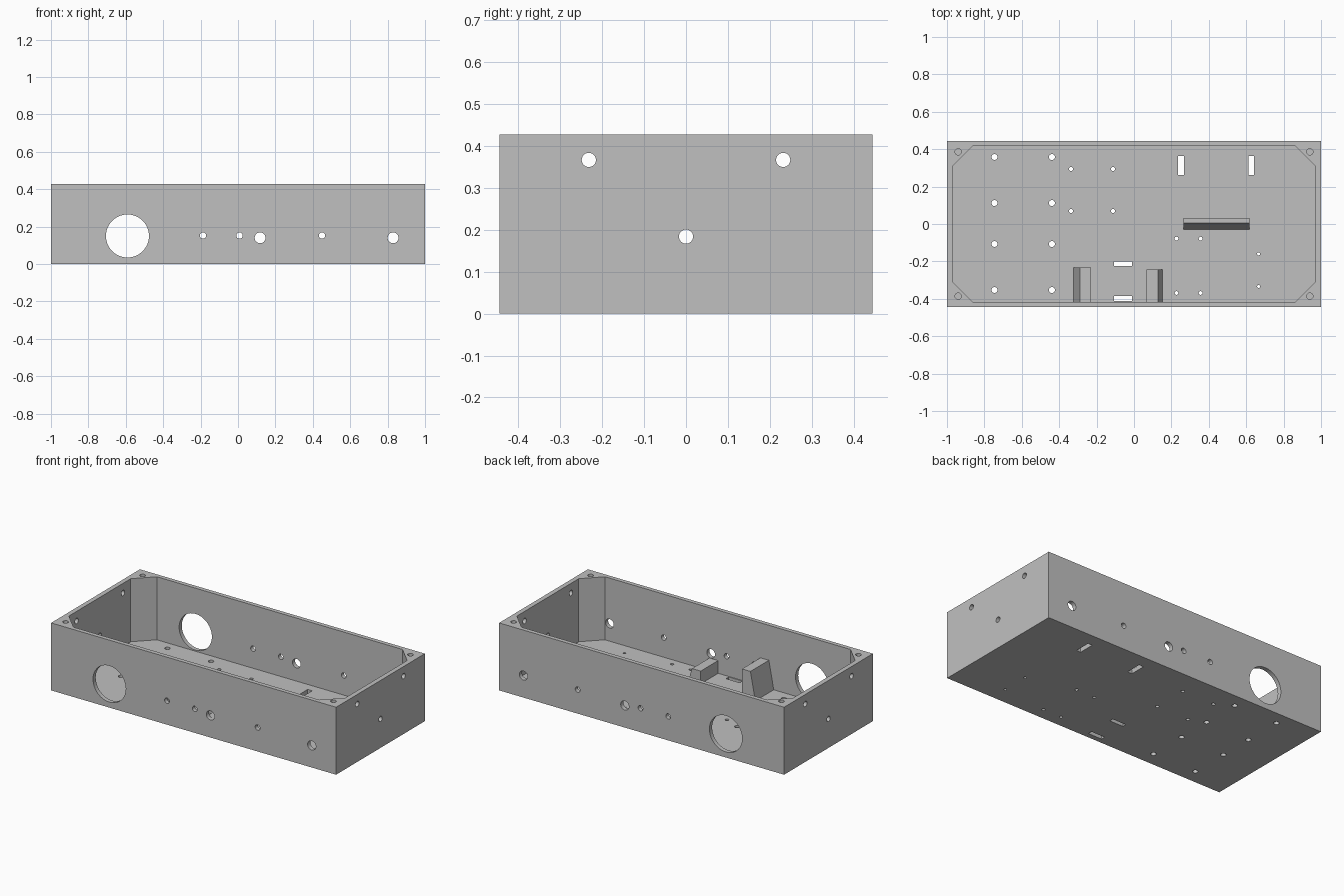
import bpy, bmesh, math
from mathutils import Matrix, Vector

if "Cube" in bpy.data.objects:
    bpy.data.objects.remove(bpy.data.objects["Cube"])

W, D, H = 1.0, 0.445, 0.428      # half width, half depth, height
IX, IY, FLOOR, CH = 0.97, 0.418, 0.028, 0.108

grey = bpy.data.materials.new("grey")
grey.diffuse_color = (0.527, 0.527, 0.527, 1)
grey.use_nodes = True
grey.node_tree.nodes["Principled BSDF"].inputs["Base Color"].default_value = grey.diffuse_color


def make(name, bm):
    bmesh.ops.recalc_face_normals(bm, faces=bm.faces)
    me = bpy.data.meshes.new(name)
    bm.to_mesh(me)
    bm.free()
    me.materials.append(grey)
    ob = bpy.data.objects.new(name, me)
    bpy.context.collection.objects.link(ob)
    return ob


def add_box(bm, x0, x1, y0, y1, z0, z1):
    m = Matrix.Translation(((x0 + x1) / 2, (y0 + y1) / 2, (z0 + z1) / 2))
    bmesh.ops.create_cube(bm, size=1, matrix=m @ Matrix.Diagonal((x1 - x0, y1 - y0, z1 - z0, 1)))


def add_rod(bm, centre, r, length, axis):
    rot = {'X': Matrix.Rotation(math.pi / 2, 4, 'Y'),
           'Y': Matrix.Rotation(math.pi / 2, 4, 'X'), 'Z': Matrix()}[axis]
    bmesh.ops.create_cone(bm, cap_ends=True, segments=64 if r > 0.1 else 24, radius1=r, radius2=r,
                          depth=length, matrix=Matrix.Translation(centre) @ rot)


def prism(bm, pts, offset):
    face = bm.faces.new([bm.verts.new(p) for p in pts])
    ext = bmesh.ops.extrude_face_region(bm, geom=[face])
    bmesh.ops.translate(bm, vec=Vector(offset),
                        verts=[v for v in ext['geom'] if isinstance(v, bmesh.types.BMVert)])


def cut(ob, bm):
    cutter = make("cutter", bm)
    cutter.hide_render = True
    mod = ob.modifiers.new("cut", 'BOOLEAN')
    mod.operation, mod.solver, mod.object = 'DIFFERENCE', 'EXACT', cutter
    bpy.context.view_layer.objects.active = ob
    bpy.ops.object.modifier_apply(modifier=mod.name)
    bpy.data.objects.remove(cutter)


# Enclosure block
bm = bmesh.new()
add_box(bm, -W, W, -D, D, 0, H)
body = make("enclosure", bm)

# Cavity with chamfered corners, leaving corner posts
bm = bmesh.new()
outline = []
for sx, sy in ((1, 1), (-1, 1), (-1, -1), (1, -1)):
    a, b = (sx * IX, sy * (IY - CH)), (sx * (IX - CH), sy * IY)
    outline += [a, b] if sx * sy > 0 else [b, a]
prism(bm, [(x, y, FLOOR) for x, y in outline], (0, 0, 0.6))
cut(body, bm)

# Holes through front and back walls: x, z, radius
bm = bmesh.new()
for x, z, r in ((-0.591, 0.15, 0.115), (-0.187, 0.152, 0.017), (0.008, 0.152, 0.017),
                (0.118, 0.14, 0.029), (0.449, 0.152, 0.017), (0.829, 0.14, 0.029)):
    add_rod(bm, (x, 0, z), r, 1.2, 'Y')
cut(body, bm)

# Holes through both end walls
bm = bmesh.new()
for y, z in ((-0.232, 0.367), (0.232, 0.367), (0, 0.184)):
    add_rod(bm, (0, y, z), 0.017, 2.4, 'X')
cut(body, bm)

# Floor holes and slots, plus blind screw holes in the corner posts
bm = bmesh.new()
for xs, ys, r in (((-0.746, -0.439), (0.358, 0.112, -0.107, -0.353), 0.016),
                  ((-0.337, -0.112), (0.294, 0.07), 0.011),
                  ((0.227, 0.356), (-0.078, -0.369), 0.01),
                  ((0.666,), (-0.16, -0.334), 0.008)):
    for x in xs:
        for y in ys:
            add_rod(bm, (x, y, 0), r, 0.12, 'Z')
for slot in ((0.235, 0.267, 0.262, 0.363), (0.612, 0.642, 0.262, 0.363),
             (-0.107, -0.011, -0.225, -0.2), (-0.107, -0.011, -0.412, -0.385)):
    add_box(bm, *slot, -0.06, 0.06)
for sx in (-1, 1):
    for sy in (-1, 1):
        add_rod(bm, (sx * 0.94, sy * 0.386, H), 0.017, 0.3, 'Z')
cut(body, bm)

# Side brackets against the front wall: straight side, top edge, foot of slope, back end, height
Z0 = FLOOR - 0.005
for name, straight, top, foot, y, h in (("left_bracket", -0.23, -0.289, -0.324, -0.233, 0.206),
                                        ("right_bracket", 0.067, 0.128, 0.155, -0.243, 0.109)):
    bm = bmesh.new()
    prism(bm, [(straight, y, Z0), (foot, y, Z0), (top, y, h), (straight, y, h)], (0, -0.425 - y, 0))
    make(name, bm)

# Long rail with a sloping front
bm = bmesh.new()
prism(bm, [(0.265, 0.032, Z0), (0.265, -0.03, Z0), (0.265, 0.005, 0.13), (0.265, 0.032, 0.13)],
      (0.352, 0, 0))
make("floor_rail", bm)

# Smooth hole walls, sharp edges elsewhere
bpy.ops.object.select_all(action='DESELECT')
body.select_set(True)
bpy.context.view_layer.objects.active = body
bpy.ops.object.shade_smooth_by_angle(angle=math.radians(30))
